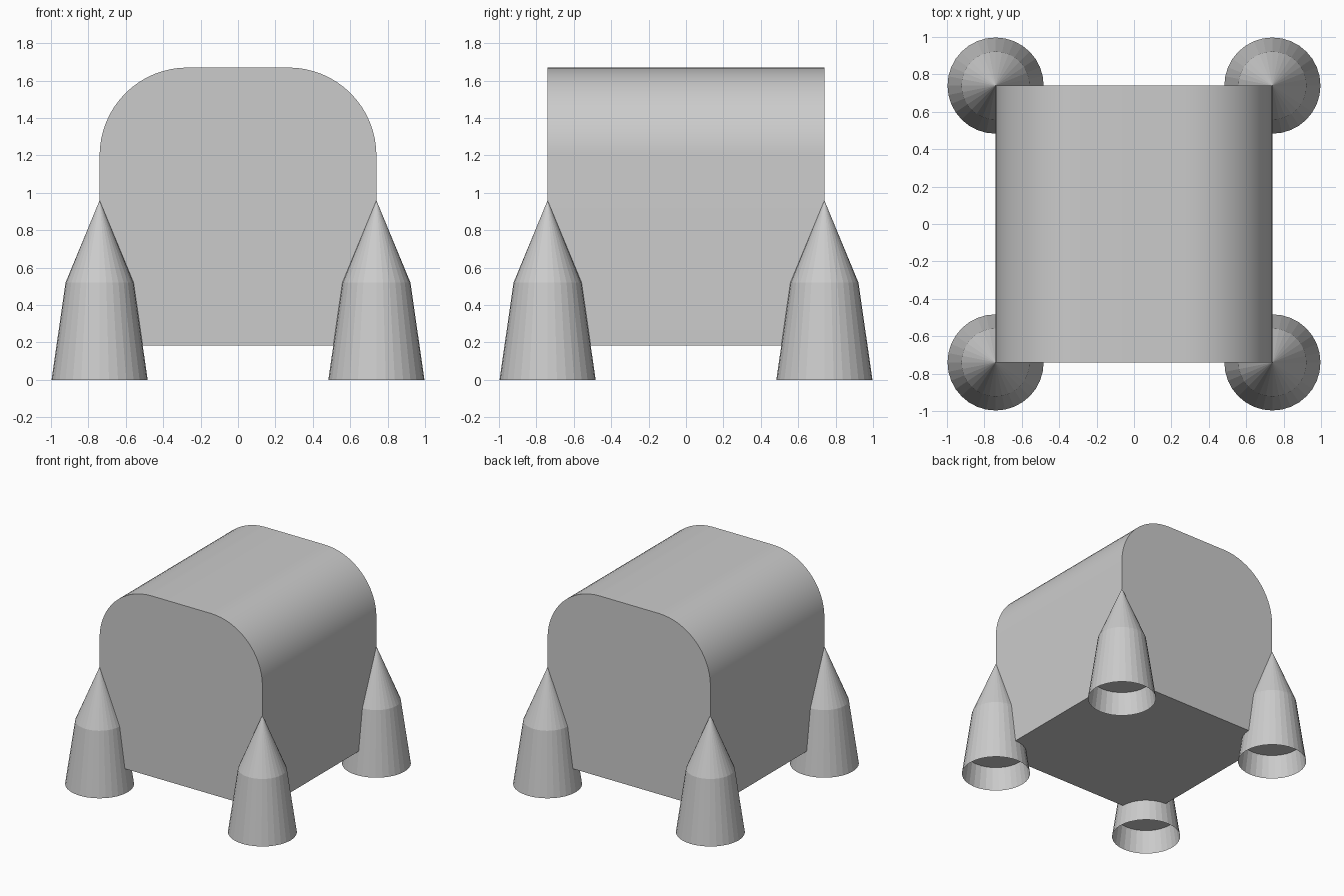
import bpy, bmesh
from math import sin, cos, pi, radians

if "Cube" in bpy.data.objects:
    bpy.data.objects.remove(bpy.data.objects["Cube"])

HALF = 0.74                    # body half width and half depth
FLOOR, SPRING, RADIUS = 0.185, 1.2, 0.47
ARC_STEPS = 16
SIDES = 32


def finish(bm, name, materials=(), smooth=False):
    bmesh.ops.recalc_face_normals(bm, faces=bm.faces)
    mesh = bpy.data.meshes.new(name)
    bm.to_mesh(mesh)
    bm.free()
    for m in materials:
        mesh.materials.append(m)
    if smooth:
        mesh.shade_smooth()
        mesh.set_sharp_from_angle(angle=radians(30))
    obj = bpy.data.objects.new(name, mesh)
    bpy.context.collection.objects.link(obj)
    return obj


def grey(name, value):
    m = bpy.data.materials.new(name)
    m.diffuse_color = (value, value, value, 1)
    m.use_nodes = True
    m.node_tree.nodes["Principled BSDF"].inputs["Base Color"].default_value = m.diffuse_color
    return m


shell_grey = grey("shell_grey", 0.56)
panel_grey = grey("panel_grey", 0.8)

# Body: box with a rounded roof; the lower end panels are lighter
arc = [(HALF - RADIUS + RADIUS * cos(a), SPRING + RADIUS * sin(a))
       for a in (i * pi / 2 / ARC_STEPS for i in range(ARC_STEPS + 1))]
profile = [(HALF, FLOOR)] + arc + [(-x, z) for x, z in reversed(arc)] + [(-HALF, FLOOR)]

bm = bmesh.new()
rings = [[bm.verts.new((x, y, z)) for x, z in profile] for y in (-HALF, HALF)]
n = len(profile)
for i in range(n):
    j = (i + 1) % n
    bm.faces.new((rings[0][i], rings[0][j], rings[1][j], rings[1][i]))
for ring in rings:
    bm.faces.new(ring[1:-1])
    panel = bm.faces.new((ring[0], ring[1], ring[-2], ring[-1]))
    panel.material_index = 1
finish(bm, "body", (shell_grey, panel_grey), smooth=True)


# Feet: flared bell with a pointed top and a recessed underside
def add_foot(name, cx, cy):
    bm = bmesh.new()
    outline = [(0.23, FLOOR), (0.257, 0.0), (0.182, 0.52)]
    loops = [[bm.verts.new((cx + r * cos(2 * pi * k / SIDES),
                            cy + r * sin(2 * pi * k / SIDES), z))
              for k in range(SIDES)] for r, z in outline]
    tip = bm.verts.new((cx, cy, 0.96))
    bm.faces.new(loops[0])
    for k in range(SIDES):
        m = (k + 1) % SIDES
        for a, b in zip(loops, loops[1:]):
            bm.faces.new((a[k], a[m], b[m], b[k]))
        bm.faces.new((loops[-1][k], loops[-1][m], tip))
    finish(bm, name, (panel_grey,))


for side, sx in (("left", -1), ("right", 1)):
    for end, sy in (("front", -1), ("back", 1)):
        add_foot(f"{end}_{side}_foot", sx * HALF, sy * HALF)
